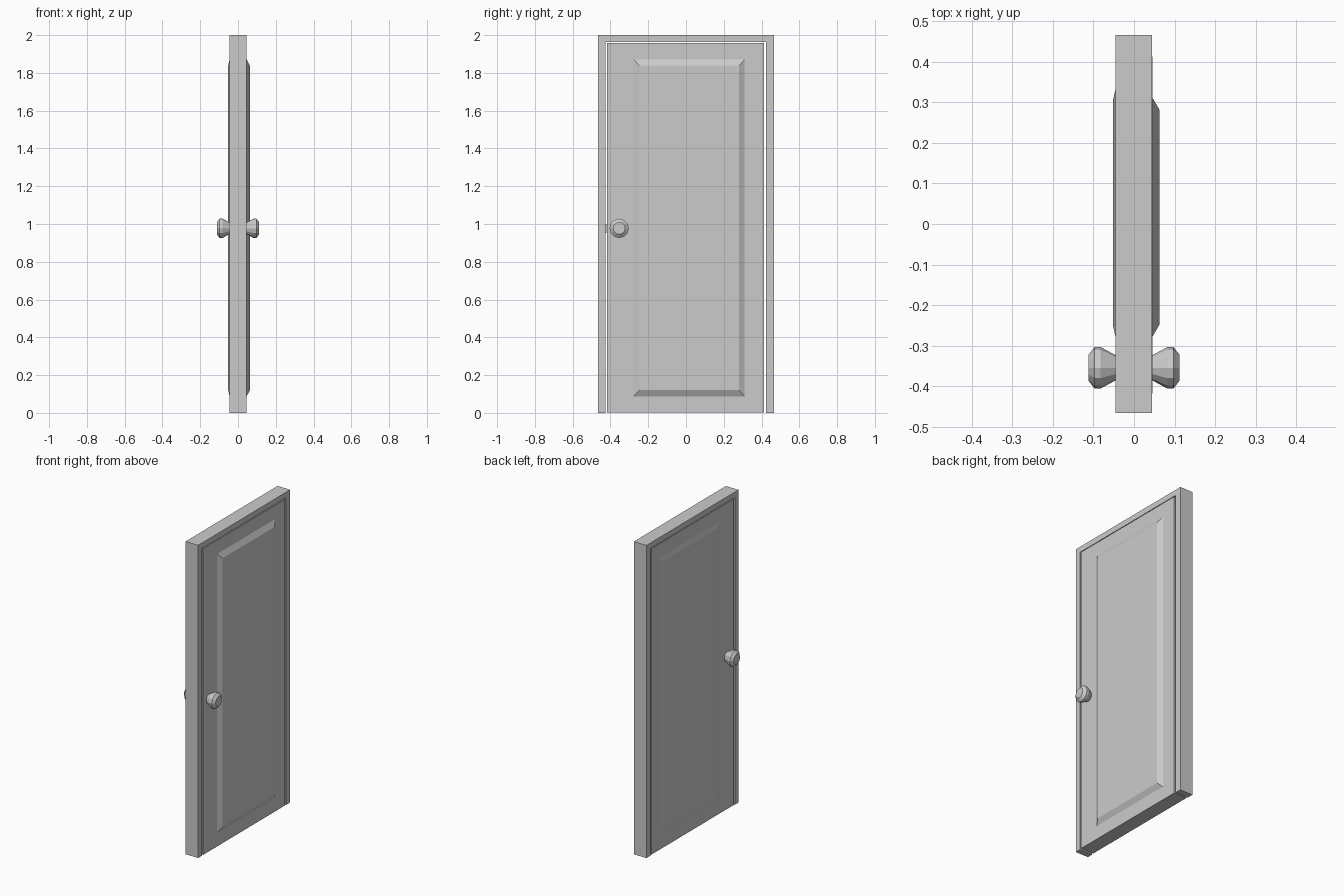
import bpy, bmesh
from math import pi, cos, sin

if "Cube" in bpy.data.objects:
    bpy.data.objects.remove(bpy.data.objects["Cube"])


def make(name, verts, faces):
    mesh = bpy.data.meshes.new(name)
    mesh.from_pydata(verts, [], faces)
    bm = bmesh.new()
    bm.from_mesh(mesh)
    bmesh.ops.recalc_face_normals(bm, faces=bm.faces)
    bm.to_mesh(mesh)
    bm.free()
    obj = bpy.data.objects.new(name, mesh)
    bpy.context.collection.objects.link(obj)
    return obj


def loft(name, rings):
    """Skin equal-length rings of points and cap both ends."""
    n = len(rings[0])
    verts = [p for ring in rings for p in ring]
    faces = [(r * n + i, r * n + (i + 1) % n, (r + 1) * n + (i + 1) % n, (r + 1) * n + i)
             for r in range(len(rings) - 1) for i in range(n)]
    faces += [tuple(range(n)), tuple(range((len(rings) - 1) * n, len(rings) * n))]
    return make(name, verts, faces)


def rect(x, y0, y1, z0, z1):
    return [(x, y0, z0), (x, y1, z0), (x, y1, z1), (x, y0, z1)]


def box(name, x0, x1, *yz):
    return loft(name, [rect(x0, *yz), rect(x1, *yz)])


# Frame: an upside-down U extruded through the wall thickness
outline = [(-0.465, 0), (-0.465, 2), (0.465, 2), (0.465, 0),
           (0.424, 0), (0.424, 1.964), (-0.427, 1.964), (-0.427, 0)]
loft("door_frame", [[(x, y, z) for y, z in outline] for x in (-0.046, 0.044)])

# Door leaf
box("door_leaf", -0.045, 0.0455, -0.417, 0.412, 0.002, 1.959)

# Raised panels with sloped borders, steep on one face and shallow on the other
loft("right_panel", [rect(0.044, -0.28, 0.313, 0.085, 1.875),
                     rect(0.063, -0.247, 0.281, 0.12, 1.838)])
loft("left_panel", [rect(-0.044, -0.283, 0.338, 0.085, 1.875),
                    rect(-0.052, -0.25, 0.304, 0.12, 1.838)])

# Knobs: a faceted profile turned about the x axis
SIDES = 12
profile = [(0.04, 0.031), (0.047, 0.032), (0.082, 0.051), (0.097, 0.051), (0.112, 0.032)]
for side, label in ((1, "right"), (-1, "left")):
    loft(label + "_knob", [[(side * x, -0.354 + r * cos(2 * pi * i / SIDES),
                             0.977 + r * sin(2 * pi * i / SIDES)) for i in range(SIDES)]
                           for x, r in profile])

# Latch bolt bridging the gap
box("latch", -0.012, 0.012, -0.425, -0.41, 0.955, 0.998)
